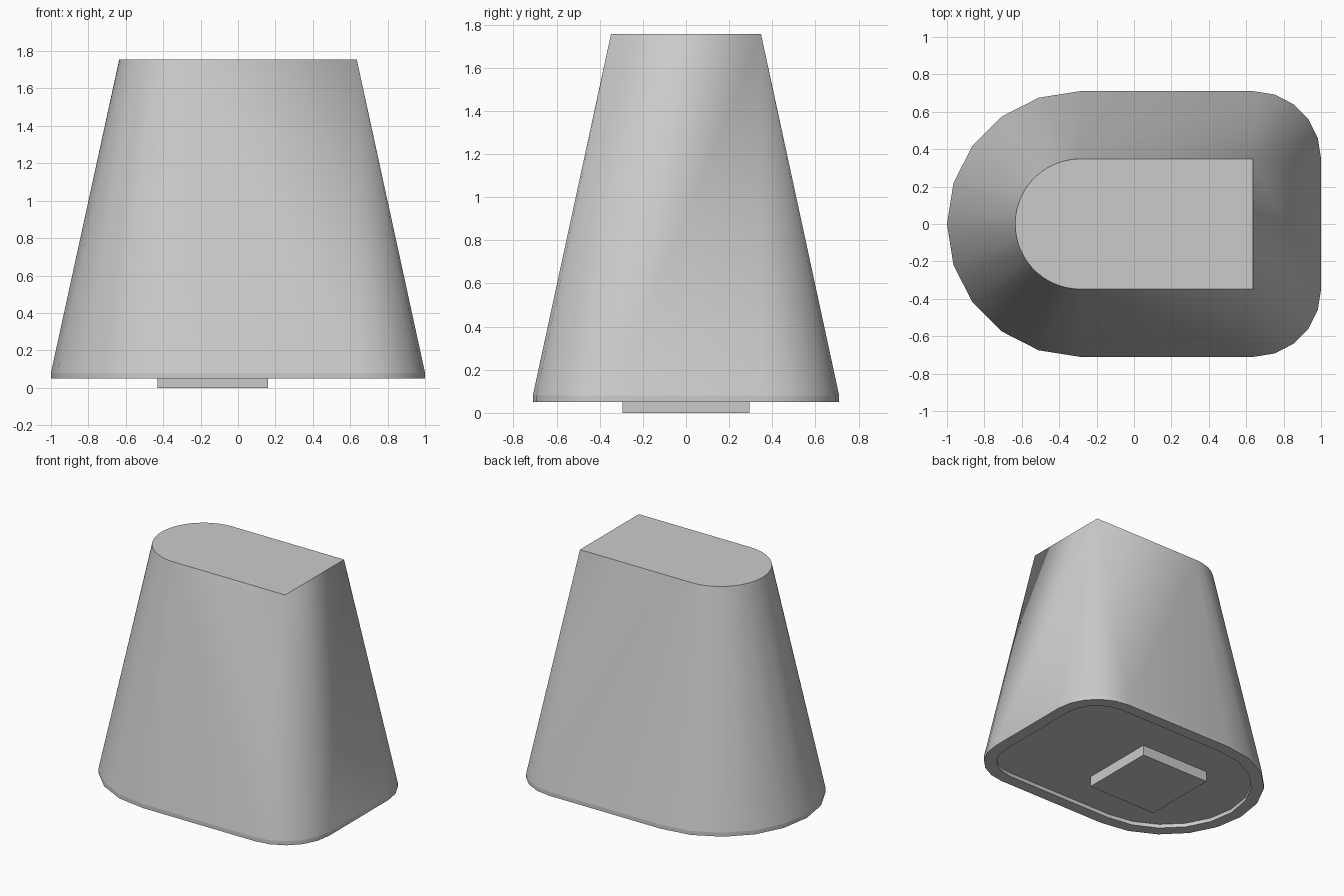
import bpy, bmesh
from math import sin, cos, radians
from mathutils import Vector

cube = bpy.data.objects.get("Cube")
if cube:
    bpy.data.objects.remove(cube, do_unlink=True)

BASE, BAND, TOP = 0.05, 0.08, 1.755

grey = bpy.data.materials.new("light_grey")
grey.use_nodes = True
grey.diffuse_color = (0.6, 0.6, 0.6, 1)
grey.node_tree.nodes["Principled BSDF"].inputs["Base Color"].default_value = grey.diffuse_color


def arc(cx, cy, r, start, end, steps):
    angles = [radians(start + (end - start) * i / steps) for i in range(steps + 1)]
    return [(cx + r * cos(a), cy + r * sin(a)) for a in angles]


def finish(bm, name):
    mesh = bpy.data.meshes.new(name)
    bmesh.ops.recalc_face_normals(bm, faces=bm.faces)
    bm.to_mesh(mesh)
    bm.free()
    mesh.materials.append(grey)
    obj = bpy.data.objects.new(name, mesh)
    bpy.context.collection.objects.link(obj)
    return obj


# Outlines: coarse rounded base, finely rounded top with two square corners
base = (arc(-0.29, 0, 0.71, 90, 270, 10)
        + arc(0.64, -0.35, 0.36, -90, 0, 5)
        + arc(0.64, 0.35, 0.36, 0, 90, 5))
top = arc(-0.287, 0, 0.348, 90, 270, 30) + [(0.635, -0.348), (0.635, 0.348)]

# Tapered body, wrapped around the outlines
bm = bmesh.new()
for outline, z in ((base, BASE), (base, BAND), (top, TOP)):
    for x, y in outline:
        bm.verts.new((x, y, z))
bmesh.ops.convex_hull(bm, input=bm.verts[:])
bmesh.ops.dissolve_limit(bm, angle_limit=radians(0.5), verts=bm.verts[:], edges=bm.edges[:])
bmesh.ops.recalc_face_normals(bm, faces=bm.faces)

# Shallow recess in the underside
under = [f for f in bm.faces if f.normal.z < -0.9]
bmesh.ops.inset_region(bm, faces=under, thickness=0.09, use_even_offset=True)
pushed = bmesh.ops.extrude_face_region(bm, geom=under)["geom"]
bmesh.ops.delete(bm, geom=under, context='FACES_ONLY')
bmesh.ops.translate(bm, vec=Vector((0, 0, 0.03)),
                    verts=[v for v in pushed if isinstance(v, bmesh.types.BMVert)])
body = finish(bm, "tapered_body")

# Smooth sides with crisp rims
bpy.context.view_layer.objects.active = body
body.select_set(True)
bpy.ops.object.shade_smooth_by_angle(angle=radians(30))
for e in body.data.edges:
    if all(abs(body.data.vertices[i].co.z - BAND) < 0.001 for i in e.vertices):
        e.use_edge_sharp = True

# Square locating block under the body
bm = bmesh.new()
bmesh.ops.create_cube(bm, size=1)
bmesh.ops.scale(bm, vec=(0.59, 0.59, 0.085), verts=bm.verts)
bmesh.ops.translate(bm, vec=(-0.135, 0, 0.0425), verts=bm.verts)
finish(bm, "base_block")
